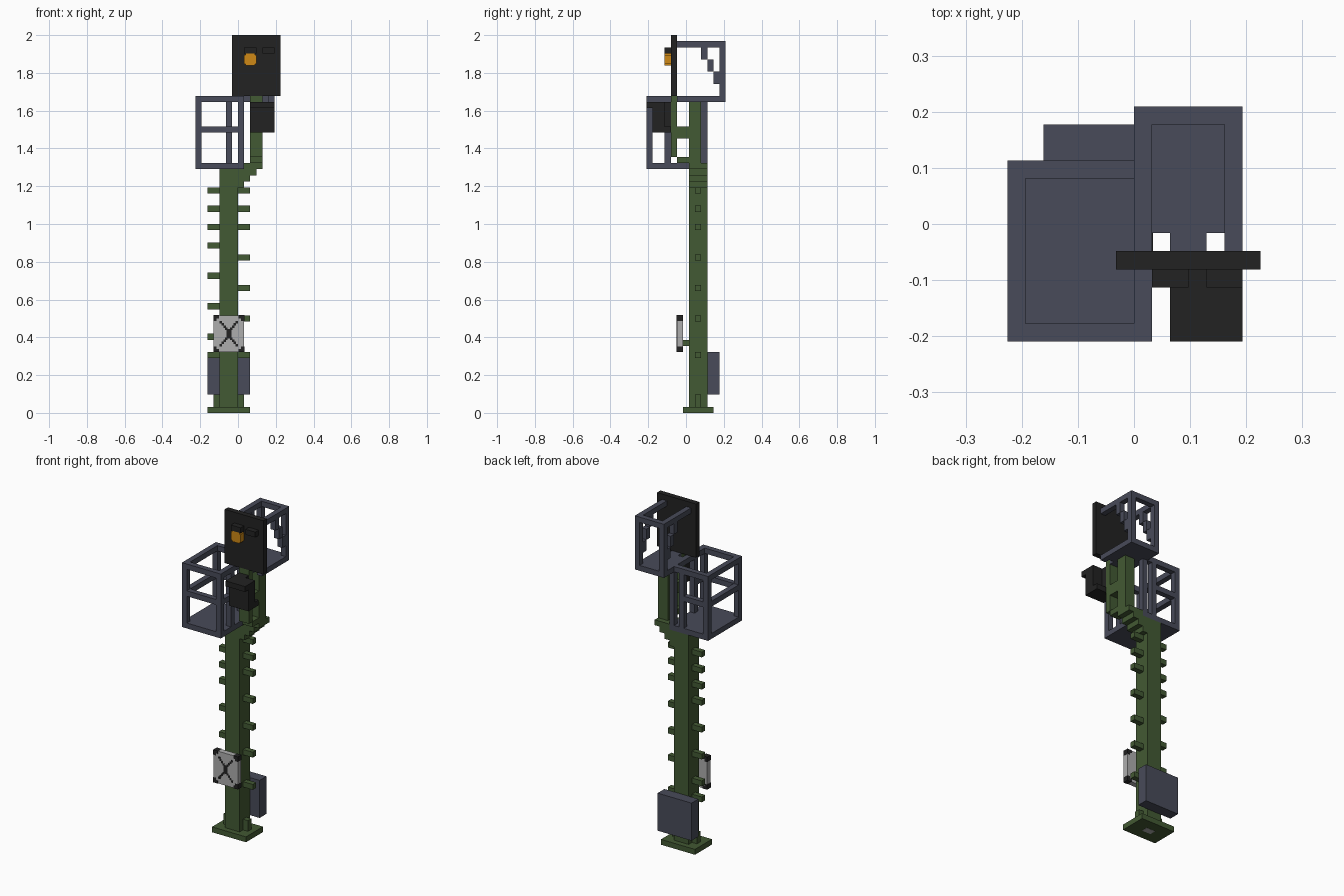
import bpy, bmesh
from mathutils import Vector

cube = bpy.data.objects.get("Cube")
if cube:
    bpy.data.objects.remove(cube, do_unlink=True)

U = 2 / 62  # one building block


def material(name, r, g, b):
    m = bpy.data.materials.new(name)
    m.use_nodes = True
    m.diffuse_color = (r, g, b, 1)
    node = m.node_tree.nodes["Principled BSDF"]
    node.inputs["Base Color"].default_value = (r, g, b, 1)
    node.inputs["Roughness"].default_value = 0.8
    return m


GREEN = material("green paint", 0.055, 0.1, 0.033)
SLATE = material("slate metal", 0.065, 0.07, 0.1)
BLACK = material("black", 0.016, 0.016, 0.016)
PALE = material("pale plate", 0.42, 0.42, 0.42)
AMBER = material("amber lamp", 0.62, 0.25, 0.008)


def blocks(name, mat, *boxes):
    """One object from boxes, each (x0, x1, y0, y1, z0, z1) in block units."""
    bm = bmesh.new()
    for x0, x1, y0, y1, z0, z1 in boxes:
        lo = Vector((x0, y0 + 0.5, z0)) * U
        hi = Vector((x1, y1 + 0.5, z1)) * U
        for v in bmesh.ops.create_cube(bm, size=1)["verts"]:
            v.co = [a + (b - a) * (c + 0.5) for a, b, c in zip(lo, hi, v.co)]
    mesh = bpy.data.meshes.new(name)
    bm.to_mesh(mesh)
    bm.free()
    mesh.materials.append(mat)
    obj = bpy.data.objects.new(name, mesh)
    bpy.context.collection.objects.link(obj)
    return obj


def ring(x0, x1, y0, y1, z):
    """Four rails, one block thick, around a rectangle."""
    return [(x0, x1, y0, y0 + 1, z, z + 1), (x0, x1, y1 - 1, y1, z, z + 1),
            (x0, x0 + 1, y0 + 1, y1 - 1, z, z + 1),
            (x1 - 1, x1, y0 + 1, y1 - 1, z, z + 1)]


# Base and main post
blocks("base", GREEN, (-5, 2, -1, 4, 0, 1))
blocks("base_patch", PALE, (-2.4, -0.6, 0.9, 2.1, -0.0, 0.1)).location.z = -0.001
blocks("post", GREEN, (-3, 0, 0, 3, 1, 40))
blocks("post_feet", GREEN, (-4, -3, 1, 2, 1, 3), (0, 1, 1, 2, 1, 3))

# Climbing rungs on both sides
blocks("right_rungs", GREEN,
       *[(-5, -3, 1, 2, k, k + 1) for k in (9, 12, 17, 22, 27, 30, 33, 36)])
blocks("left_rungs", GREEN,
       *[(0, 2, 1, 2, k, k + 1) for k in (9, 15, 20, 25, 30, 33, 36)])

# Equipment cabinet behind the post
blocks("cabinet", SLATE, (-5, 2, 3, 5, 3, 10))

# Marker plate with black corners and a cross
blocks("plate_bracket", GREEN, (-2, -1, -1, 0, 11, 12))
blocks("plate", PALE, (-4, 1, -2, -1, 10, 16))
E = 0.04
corners = []
for x in (-4, 1):
    for z in (10, 16):
        sx, sz = (1 if x < 0 else -1), (1 if z < 13 else -1)
        for w, h in ((0.9, 0.5), (0.5, 0.9)):
            xs = sorted((x - E * sx, x + w * sx))
            zs = sorted((z - E * sz, z + h * sz))
            corners.append((*xs, -2 - E, -1 + E, *zs))
blocks("plate_corners", BLACK, *corners)
cross = [(-1.9, -1.1, -2 - E, -2, 12.2, 13.8)]
for sx in (-1, 1):
    for sz in (-1, 1):
        for i in range(4):
            cx, cz = -1.5 + sx * (0.4 + 0.3 * i), 13 + sz * (0.8 + 0.36 * i)
            cross.append((cx - 0.2, cx + 0.2, -2 - E, -2, cz - 0.2, cz + 0.2))
blocks("plate_cross", BLACK, *cross)

# Stepped arm and upper mast
blocks("stepped_arm", GREEN,
       *[(0, i + 1, 0, 3, 37 + i, 38 + i) for i in range(3)], (1, 4, 0, 3, 40, 41))
blocks("upper_mast", GREEN, (2, 4, 0, 2, 41, 51))
blocks("front_mast", GREEN, (2, 4, -3, -2, 42, 52))
blocks("mast_links", GREEN, (2, 4, -2, 0, 41, 42), (2, 4, -2, 0, 45, 47))

# Lower work cage
blocks("lower_cage_floor", SLATE, (-7, 1, -7, 3, 40, 41))
blocks("lower_cage_top", SLATE, *ring(-7, 1, -7, 3, 51))
blocks("lower_cage_posts", SLATE,
       *[(x, x + 1, y, y + 1, 41, 51) for x, y in
         ((-7, -7), (0, -7), (-7, 2), (0, 2), (-2, 2), (0, -4))])
blocks("lower_cage_mid_rails", SLATE,
       (-6, 0, -7, -6, 46, 47), (-7, -6, -6, 2, 46, 47),
       (-6, -2, 2, 3, 46, 47), (0, 1, -6, -4, 46, 47))

# Upper work cage
blocks("upper_cage_floor", SLATE, (0, 6, -1, 6, 51, 52), (2, 4, -2, -1, 51, 52),
       (0, 1, -2, -1, 51, 52), (5, 6, -2, -1, 51, 52))
blocks("upper_cage_top", SLATE, (0, 1, -2, 6, 60, 61), (5, 6, -2, 6, 60, 61),
       (1, 5, 5, 6, 60, 61))
blocks("upper_cage_posts", SLATE, (0, 1, 5, 6, 52, 60), (5, 6, 5, 6, 52, 60))
blocks("upper_cage_braces", SLATE,
       *[(x, x + 1, 2 + i, 3 + i, 58 - 2 * i, 60 - 2 * i)
         for x in (0, 5) for i in range(3)])

# Signal board with hooded lamps
blocks("signal_board", BLACK, (-1, 7, -3, -2, 52, 62))
blocks("lamp_hoods", BLACK, (1, 3, -4, -3, 59, 60), (4, 6, -4, -3, 59, 60))
blocks("amber_lamp", AMBER, (1.25, 2.75, -4, -3, 57, 59), (1, 3, -4, -3, 57.25, 58.75))

# Lower signal box on the front mast
blocks("signal_box", BLACK, (2, 6, -6, -4, 46, 51), (2, 6, -4, -3, 46, 47),
       (2, 4, -4, -3, 47, 51))
blocks("signal_box_hood", BLACK, (2, 6, -7, -6, 50, 51))
